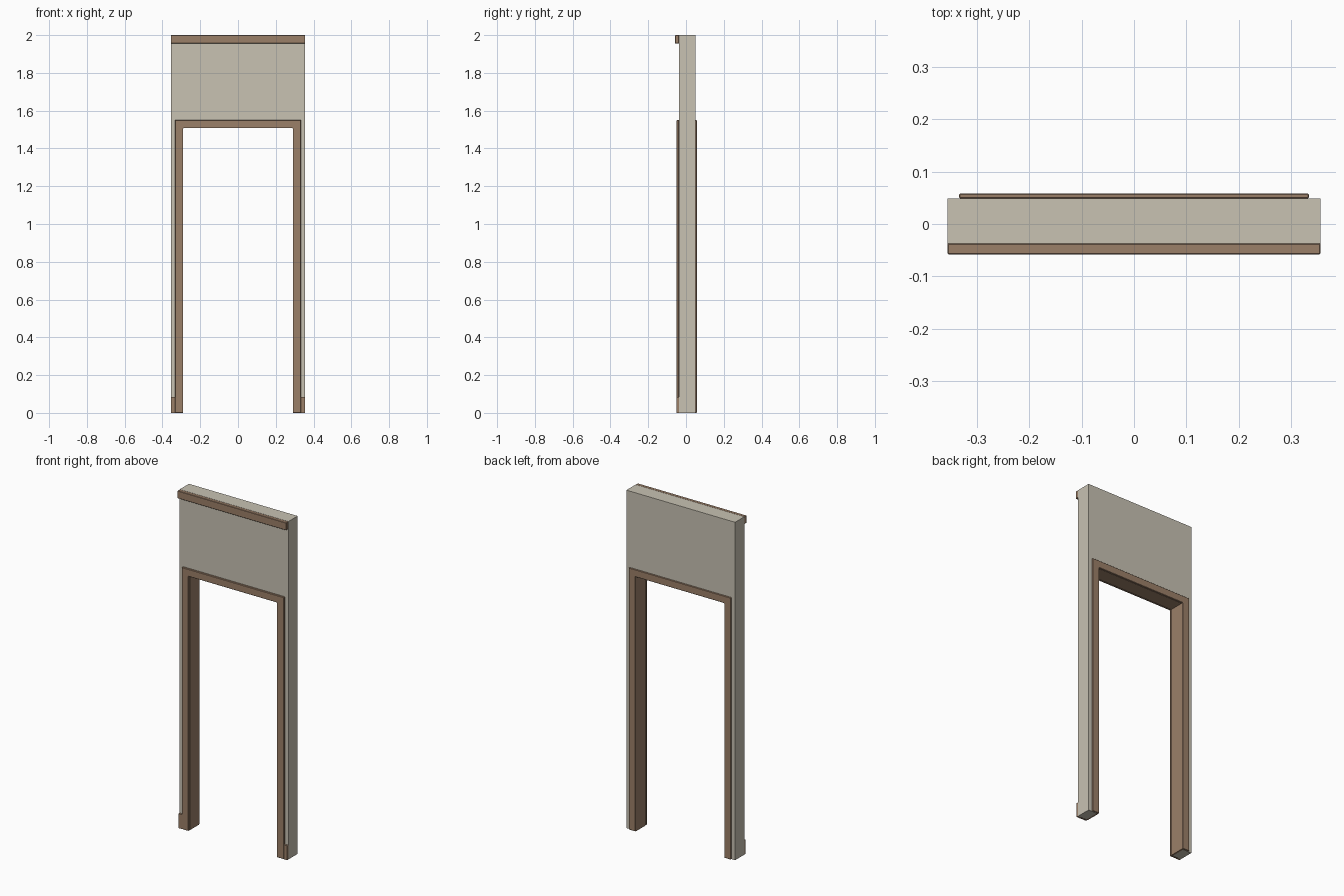
import bpy

cube = bpy.data.objects.get("Cube")
if cube:
    bpy.data.objects.remove(cube, do_unlink=True)


def material(name, rgb):
    m = bpy.data.materials.new(name)
    m.use_nodes = True
    colour = (*rgb, 1)
    m.diffuse_color = colour
    m.node_tree.nodes["Principled BSDF"].inputs["Base Color"].default_value = colour
    return m


plaster = material("warm_plaster", (0.58, 0.54, 0.45))
wood = material("brown_wood", (0.33, 0.215, 0.14))


def prism(name, outline, y0, y1, mat, bevel=0):
    """Extrude an x-z outline from y0 to y1."""
    n = len(outline)
    verts = [(x, y, z) for y in (y0, y1) for x, z in outline]
    faces = [list(range(n)), list(range(2 * n - 1, n - 1, -1))]
    faces += [[i, i + n, (i + 1) % n + n, (i + 1) % n] for i in range(n)]
    mesh = bpy.data.meshes.new(name)
    mesh.from_pydata(verts, [], faces)
    mesh.materials.append(mat)
    obj = bpy.data.objects.new(name, mesh)
    bpy.context.collection.objects.link(obj)
    if bevel:
        mod = obj.modifiers.new("edge", "BEVEL")
        mod.width = bevel
        mod.segments = 1
    return obj


def box(name, x0, x1, y0, y1, z0, z1, mat, bevel=0):
    outline = [(x0, z0), (x1, z0), (x1, z1), (x0, z1)]
    return prism(name, outline, y0, y1, mat, bevel)


def arch(name, inner, inner_top, outer, outer_top, y0, y1, mat, bevel=0):
    """Upside-down U around the doorway."""
    half = [(inner, inner_top), (inner, 0), (outer, 0), (outer, outer_top)]
    outline = half + [(-x, z) for x, z in reversed(half)]
    return prism(name, outline, y0, y1, mat, bevel)


HALF, FRONT, BACK = 0.356, -0.037, 0.049
IN, IN_TOP, OUT, OUT_TOP = 0.29, 1.507, 0.334, 1.55

# Wall with doorway, and the wooden lining inside it
arch("wall", IN + 0.01, IN_TOP + 0.01, HALF, 2, FRONT, BACK, plaster)
arch("door_lining", IN, IN_TOP, IN + 0.01, IN_TOP + 0.01, FRONT, BACK, wood)

# Casings on both faces
arch("front_casing", IN, IN_TOP, OUT, OUT_TOP, FRONT - 0.013, FRONT, wood, 0.002)
arch("back_casing", IN, IN_TOP, OUT, OUT_TOP, BACK, BACK + 0.009, wood, 0.002)

# Crown strip and skirting stubs on the front
box("crown_strip", -HALF, HALF, -0.058, FRONT, 1.955, 2, wood, 0.002)
for side, x0, x1 in (("left", OUT, HALF), ("right", -HALF, -OUT)):
    box(side + "_skirting", x0, x1, FRONT - 0.012, FRONT, 0, 0.085, wood)
